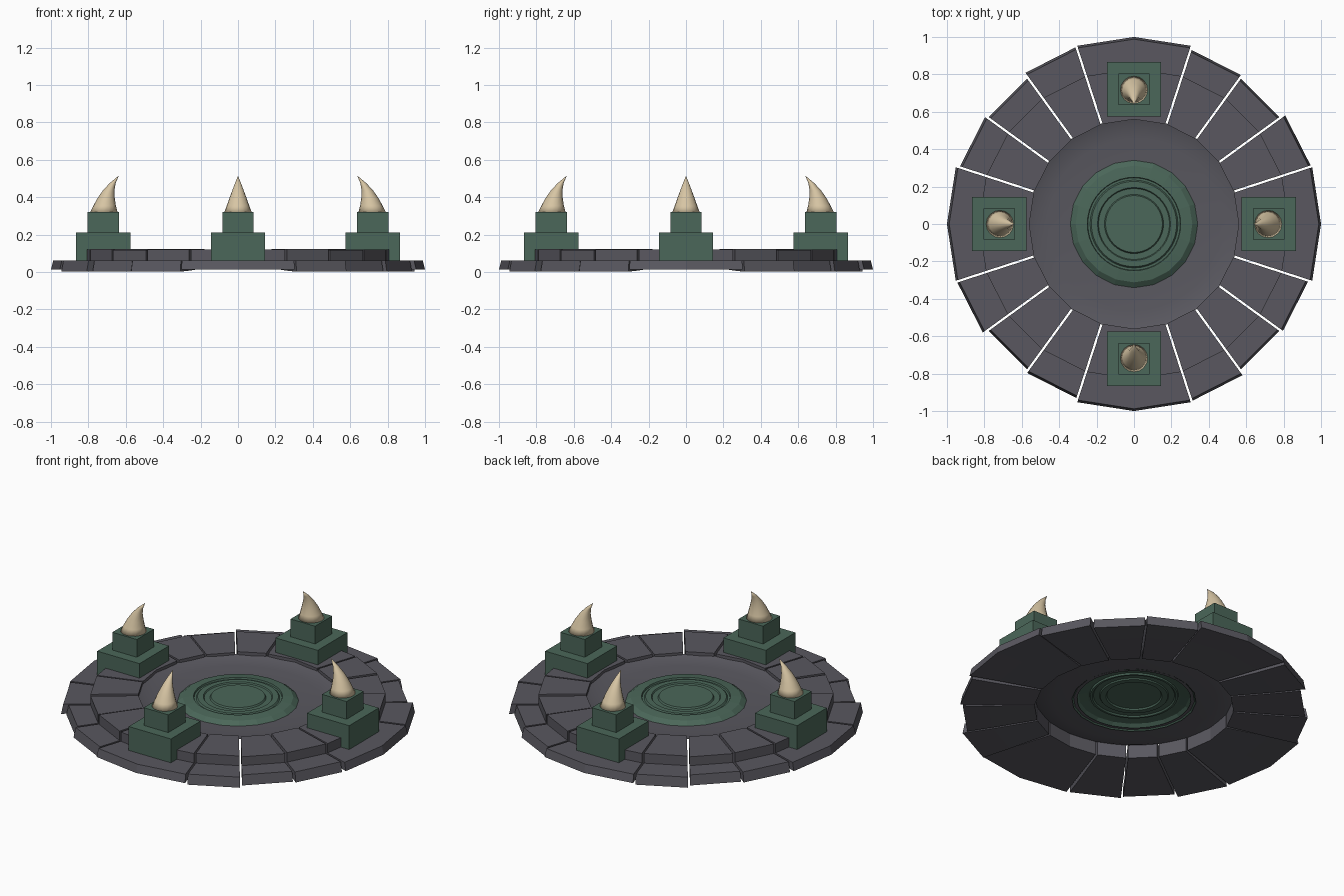
import bpy, bmesh, math
from math import sin, cos, pi, radians

if "Cube" in bpy.data.objects:
    bpy.data.objects.remove(bpy.data.objects["Cube"])


def material(name, rgb):
    m = bpy.data.materials.new(name)
    m.diffuse_color = (*rgb, 1)
    m.use_nodes = True
    m.node_tree.nodes["Principled BSDF"].inputs["Base Color"].default_value = m.diffuse_color
    return m


STONE = material("dark grey stone", (0.10, 0.097, 0.115))
GREEN = material("mossy green stone", (0.07, 0.135, 0.10))
BONE = material("pale bone", (0.68, 0.56, 0.37))


def finish(bm, name, mat, smooth=False, recalc=True):
    if recalc:
        bmesh.ops.recalc_face_normals(bm, faces=bm.faces)
    me = bpy.data.meshes.new(name)
    bm.to_mesh(me)
    bm.free()
    me.materials.append(mat)
    for p in me.polygons:
        p.use_smooth = smooth
    ob = bpy.data.objects.new(name, me)
    bpy.context.collection.objects.link(ob)
    return ob


def lathe(name, profile, sides, mat, smooth=False):
    """Open surface of revolution, profile runs from the rim inwards."""
    bm = bmesh.new()
    rings = []
    for r, z in profile:
        rings.append([bm.verts.new((r * cos(2 * pi * i / sides), r * sin(2 * pi * i / sides), z))
                      for i in range(sides)])
    for a, b in zip(rings, rings[1:]):
        for i in range(sides):
            j = (i + 1) % sides
            bm.faces.new((a[i], a[j], b[j], b[i]))
    if profile[-1][0] < 0.2:
        bm.faces.new(rings[-1])
    return finish(bm, name, mat, smooth, recalc=False)


def ring_stone(name, angles, outer, bottom, top):
    """Stepped wedge: a radial profile swept through the given angles."""
    profile = [(0.56, 0.02), (0.56, top), (0.83, top), (0.83, 0.062),
               (outer - 0.012, 0.062), (outer, bottom), (0.82, bottom + 0.005)]
    gap = 0.006
    bm = bmesh.new()
    cols = []
    for k, a in enumerate(angles):
        side = 1 if k == 0 else (-1 if k == len(angles) - 1 else 0)
        cols.append([bm.verts.new((r * cos(a + side * gap / r), r * sin(a + side * gap / r), z))
                     for r, z in profile])
    n = len(profile)
    for a, b in zip(cols, cols[1:]):
        for i in range(n):
            j = (i + 1) % n
            bm.faces.new((a[i], a[j], b[j], b[i]))
    bm.faces.new(cols[0])
    bm.faces.new(cols[-1])
    return finish(bm, name, STONE)


def block(bm, cx, half, z0, z1):
    vs = bmesh.ops.create_cube(bm, size=1)["verts"]
    for v in vs:
        v.co.x = cx + v.co.x * 2 * half
        v.co.y *= 2 * half
        v.co.z = z0 + (v.co.z + 0.5) * (z1 - z0)


# paving ring: a wide stone on each axis, three narrow ones between
for q in range(4):
    base = q * 90
    ring_stone(f"wide_stone_{q}", [radians(base + d) for d in (-18, 0, 18)], 1.0, 0.012, 0.12)
    for k, (outer, top) in enumerate([(0.995, 0.122), (0.965, 0.117), (0.98, 0.121)]):
        a = base + 18 + 18 * k
        ring_stone(f"narrow_stone_{q}_{k}", [radians(a), radians(a + 18)], outer, 0.002, top)

# sunken floor dish
lathe("floor_dish", [(0.565, 0.105), (0.53, 0.092), (0.46, 0.083), (0.32, 0.078)], 40, STONE, True)

# central green medallion with stepped grooves
lathe("medallion_rim", [(0.35, 0.072), (0.312, 0.1), (0.255, 0.108)], 20, GREEN)
lathe("medallion_rings", [(0.262, 0.107), (0.25, 0.107), (0.247, 0.097), (0.235, 0.097), (0.228, 0.105),
                          (0.195, 0.105), (0.19, 0.098), (0.158, 0.098), (0.152, 0.107), (0.145, 0.107)],
      40, GREEN)

# pedestals and inward-curving horns on each axis
HORN = [(0.718, 0.315, 0.075), (0.713, 0.355, 0.06), (0.705, 0.395, 0.046),
        (0.692, 0.435, 0.031), (0.670, 0.475, 0.016), (0.640, 0.512, 0.001)]
for q in range(4):
    bm = bmesh.new()
    block(bm, 0.72, 0.145, 0.062, 0.21)
    block(bm, 0.72, 0.084, 0.20, 0.32)
    finish(bm, f"pedestal_{q}", GREEN).rotation_euler.z = q * pi / 2

    bm = bmesh.new()
    sides = 16
    rings = [[bm.verts.new((c + r * cos(2 * pi * i / sides), r * sin(2 * pi * i / sides), z))
              for i in range(sides)] for c, z, r in HORN]
    for a, b in zip(rings, rings[1:]):
        for i in range(sides):
            j = (i + 1) % sides
            bm.faces.new((a[i], a[j], b[j], b[i]))
    bm.faces.new(rings[0])
    bm.faces.new(rings[-1])
    finish(bm, f"horn_{q}", BONE, True).rotation_euler.z = q * pi / 2
